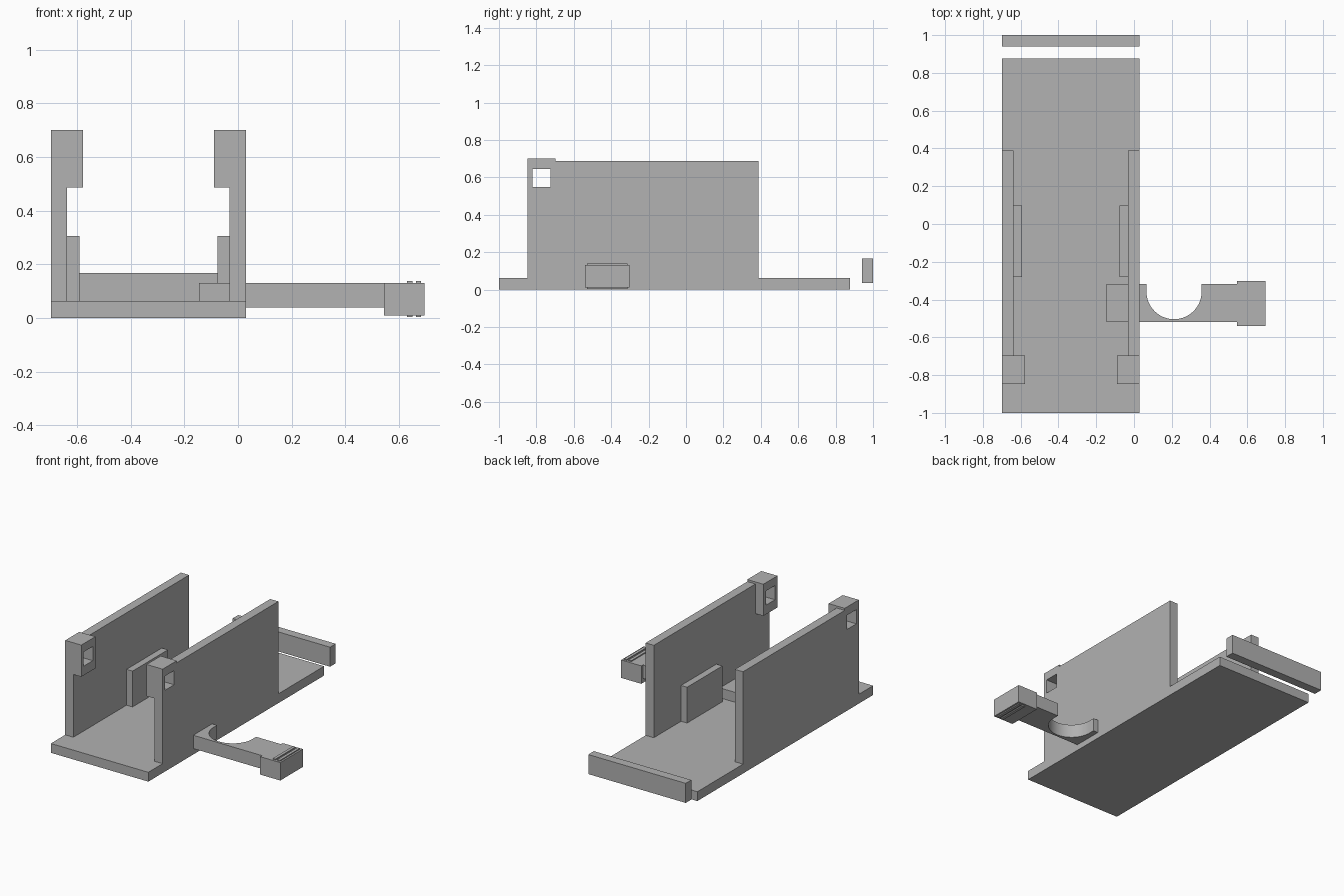
import bpy, bmesh, math
from mathutils import Vector

cube = bpy.data.objects.get("Cube")
if cube:
    bpy.data.objects.remove(cube, do_unlink=True)

GREY = (0.445, 0.445, 0.445, 1)
grey = bpy.data.materials.new("plain grey")
grey.use_nodes = True
grey.diffuse_color = GREY
grey.node_tree.nodes["Principled BSDF"].inputs["Base Color"].default_value = GREY


def prism(name, outline, depth):
    """Extrude a closed planar outline along the depth vector."""
    bm = bmesh.new()
    face = bm.faces.new([bm.verts.new(p) for p in outline])
    ext = bmesh.ops.extrude_face_region(bm, geom=[face])
    moved = [v for v in ext["geom"] if isinstance(v, bmesh.types.BMVert)]
    bmesh.ops.translate(bm, verts=moved, vec=Vector(depth))
    bmesh.ops.recalc_face_normals(bm, faces=bm.faces)
    mesh = bpy.data.meshes.new(name)
    bm.to_mesh(mesh)
    bm.free()
    mesh.materials.append(grey)
    obj = bpy.data.objects.new(name, mesh)
    bpy.context.collection.objects.link(obj)
    return obj


def box(name, x, y, z):
    outline = [(x[0], y[0], z[0]), (x[1], y[0], z[0]),
               (x[1], y[1], z[0]), (x[0], y[1], z[0])]
    return prism(name, outline, (0, 0, z[1] - z[0]))


LEFT, RIGHT = 0.03, -0.698
BASE_TOP = 0.063

# Floor plate and the separate bar behind it
box("base_plate", (RIGHT, LEFT), (-1, 0.876), (0, BASE_TOP))
box("rear_bar", (RIGHT, LEFT), (0.94, 1), (0.035, 0.167))

# Side walls with a pierced corner block and an inner pad each
wall_profile = [(-0.847, BASE_TOP), (0.388, BASE_TOP), (0.388, 0.687),
                (-0.697, 0.687), (-0.697, 0.487), (-0.847, 0.487)]
for side, edge, inward in (("left", LEFT, -1), ("right", RIGHT, 1)):
    def span(a, b):
        return sorted((edge + inward * a, edge + inward * b))

    prism(side + "_wall", [(edge, y, z) for y, z in wall_profile],
          (inward * 0.061, 0, 0))
    box(side + "_pad", span(0.061, 0.106), (-0.28, 0.097), (BASE_TOP, 0.305))

    block = box(side + "_corner_block", span(0, 0.12), (-0.847, -0.697), (0.487, 0.701))
    cutter = box(side + "_hole_cutter", span(-0.05, 0.17), (-0.821, -0.724), (0.549, 0.645))
    cutter.hide_render = True
    cutter.hide_viewport = True
    cut = block.modifiers.new("hole", "BOOLEAN")
    cut.operation = "DIFFERENCE"
    cut.solver = "EXACT"
    cut.object = cutter

# Latch arm through the left wall, with a round notch in its back edge
cx, cy, r = 0.212, -0.358, 0.146
front, back = -0.52, -0.318
arc = [(cx - r * math.cos(a), cy - r * math.sin(a))
       for a in (math.pi * i / 32 for i in range(33))]
arm_outline = ([(-0.145, front), (-0.145, back), (cx - r, back)] + arc
               + [(cx + r, back), (0.545, back), (0.545, front)])
arm = prism("latch_arm", [(x, y, 0.04) for x, y in arm_outline], (0, 0, 0.09))
bpy.ops.object.select_all(action="DESELECT")
arm.select_set(True)
bpy.context.view_layer.objects.active = arm
bpy.ops.object.shade_smooth_by_angle(angle=math.radians(30))

# Grip at the end of the arm, with ridges above and below
box("latch_grip", (0.545, 0.695), (-0.541, -0.301), (0.01, 0.131))
for i, x in enumerate((0.63, 0.663)):
    for place, z in (("upper", (0.131, 0.138)), ("lower", (0.003, 0.01))):
        box(f"{place}_grip_ridge_{i + 1}", (x, x + 0.02), (-0.528, -0.314), z)
